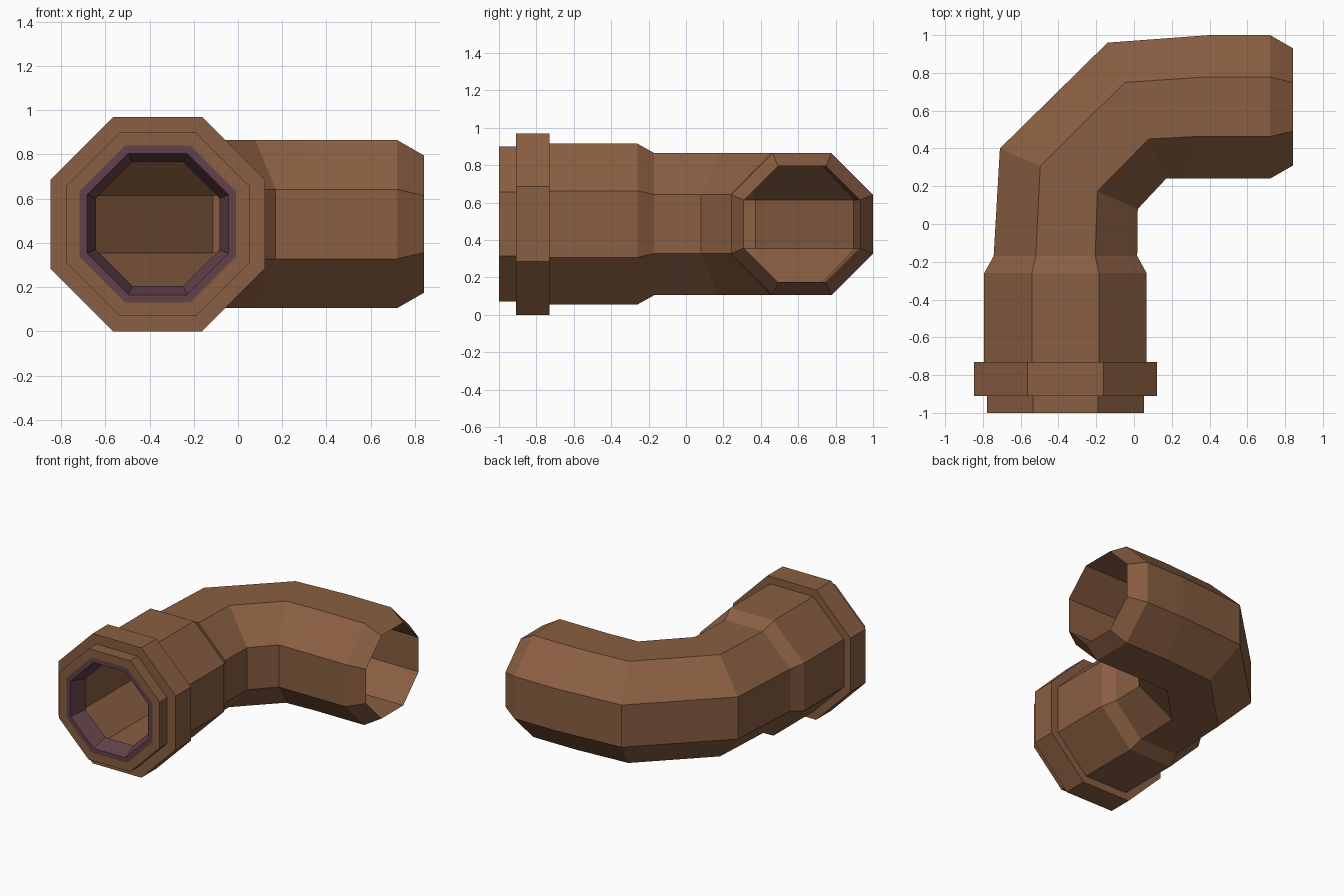
import bpy, bmesh, math
from mathutils import Vector

cube = bpy.data.objects.get("Cube")
if cube:
    bpy.data.objects.remove(cube)

AXIS_Z = 0.485          # height of the pipe axis
FRONT_X = -0.363        # axis of the front leg
SIDES = 8


def material(name, colour):
    mat = bpy.data.materials.new(name)
    mat.use_nodes = True
    mat.diffuse_color = colour
    mat.node_tree.nodes["Principled BSDF"].inputs["Base Color"].default_value = colour
    return mat


def section(cx, cy, hx, hy, height):
    """Octagon: centre, horizontal half-width vector, vertical half-height."""
    r = 1 / math.cos(math.pi / SIDES)
    ring = []
    for k in range(SIDES):
        a = (k + 0.5) * 2 * math.pi / SIDES
        u, v = r * math.cos(a), r * math.sin(a)
        ring.append(Vector((cx + hx * u, cy + hy * u, AXIS_Z + height * v)))
    return ring


def front(y, size):
    return section(FRONT_X, y, -size, 0, size)


def side(x, size, skew=0):
    return section(x, 0.62, skew, size, size)


def closed_loft(name, rings, mat):
    """Skin the rings in order and join the last ring to the first."""
    bm = bmesh.new()
    loops = [[bm.verts.new(p) for p in ring] for ring in rings]
    for i, a in enumerate(loops):
        b = loops[(i + 1) % len(loops)]
        for k in range(SIDES):
            n = (k + 1) % SIDES
            bm.faces.new((a[k], a[n], b[n], b[k]))
    bmesh.ops.recalc_face_normals(bm, faces=bm.faces)
    mesh = bpy.data.meshes.new(name)
    bm.to_mesh(mesh)
    bm.free()
    mesh.materials.append(mat)
    obj = bpy.data.objects.new(name, mesh)
    bpy.context.collection.objects.link(obj)
    return obj


def elbow(scale):
    """The sections around the bend, scaled for the outer or inner wall."""
    s = scale
    return [section(-0.345, 0.24, -0.365 * s, 0.16 * s, 0.38 * s),
            section(0.015, 0.60, -0.155 * s, 0.36 * s, 0.38 * s),
            side(0.34, 0.38 * s, 0.06 * s)]


brown = material("brown", (0.255, 0.114, 0.055, 1))
plum = material("plum", (0.127, 0.053, 0.069, 1))

# Bent pipe: outer wall from front to side opening, then back along the bore
BORE = 0.313
outer = [front(-1.0, 0.415), front(-0.82, 0.415), front(-0.82, 0.43),
         front(-0.26, 0.43), front(-0.17, 0.38),
         *elbow(1), side(0.72, 0.38), side(0.842, 0.31)]
inner = [*reversed(elbow(BORE / 0.38)), front(-0.17, BORE),
         front(-0.88, BORE), front(-0.88, 0.355), front(-1.0, 0.355)]
closed_loft("bent_pipe", outer + inner, brown)

# Raised collar around the front opening
closed_loft("collar", [front(-0.91, 0.40), front(-0.91, 0.485),
                       front(-0.73, 0.485), front(-0.73, 0.40)], brown)

# Tapered lining inside the front opening
closed_loft("mouth_lining", [front(-1.0, 0.355), front(-1.0, 0.32),
                             front(-0.88, 0.28), front(-0.88, 0.355)], plum)
